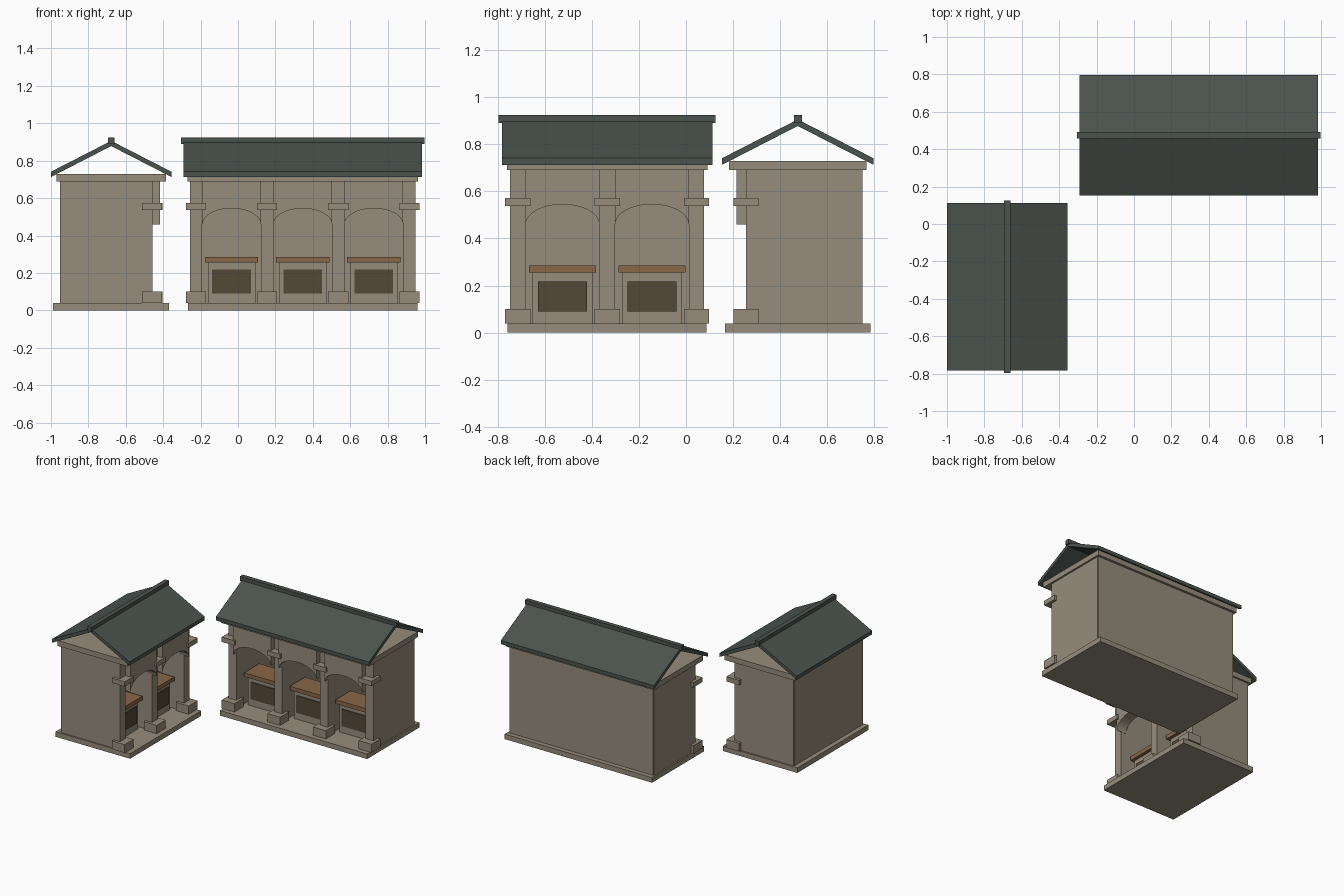
import bpy, math
from mathutils import Matrix

if "Cube" in bpy.data.objects:
    bpy.data.objects.remove(bpy.data.objects["Cube"])


def material(name, rgb):
    m = bpy.data.materials.new(name)
    m.diffuse_color = (*rgb, 1)
    m.use_nodes = True
    m.node_tree.nodes["Principled BSDF"].inputs["Base Color"].default_value = m.diffuse_color
    return m


STONE = material("beige_stone", (0.300, 0.262, 0.200))
ROOF = material("dark_slate", (0.071, 0.087, 0.077))
WOOD = material("brown_wood", (0.254, 0.136, 0.067))
PANEL = material("dark_panel", (0.089, 0.065, 0.037))


def prism(name, profile, a, b, axis, mat, place):
    """Extrude a 2D profile from a to b along x (profile y,z) or y (profile x,z)."""
    def point(p, d):
        return (d, p[0], p[1]) if axis == "x" else (p[0], d, p[1])
    n = len(profile)
    verts = [point(p, a) for p in profile] + [point(p, b) for p in profile]
    faces = [tuple(range(n)), tuple(reversed(range(n, 2 * n)))]
    faces += [(i, i + n, (i + 1) % n + n, (i + 1) % n) for i in range(n)]
    if axis == "x":
        faces = [tuple(reversed(f)) for f in faces]
    me = bpy.data.meshes.new(name)
    me.from_pydata(verts, [], faces)
    me.materials.append(mat)
    ob = bpy.data.objects.new(name, me)
    bpy.context.collection.objects.link(ob)
    ob.matrix_world = place
    return ob


def box(name, x0, x1, y0, y1, z0, z1, mat, place):
    return prism(name, [(x0, z0), (x1, z0), (x1, z1), (x0, z1)], y0, y1, "y", mat, place)


def building(tag, bays, place):
    pitch = 0.38
    h = bays * pitch / 2

    def part(name, *dims, mat=STONE):
        box(f"{tag}_{name}", *dims, mat, place)

    # floor, ceiling slab and back wall
    part("floor", -h - .043, h + .043, -.31, .31, 0, .038)
    part("ceiling", -h - .046, h + .046, -.293, .293, .69, .73)
    part("back_wall", -h - .028, h + .028, .235, .275, .038, .69)

    # walls between bays, with base and capital blocks on the front ends
    for i in range(bays + 1):
        x = -h + i * pitch
        part(f"wall_{i}", x - .0325, x + .0325, -.22, .27, .038, .69)
        part(f"column_base_{i}", x - .0535, x + .0535, -.273, -.166, .038, .10)
        part(f"column_capital_{i}", x - .0535, x + .0535, -.273, -.166, .537, .573)

    # arch and counter in each bay
    for i in range(bays):
        x = -h + (i + .5) * pitch
        w = pitch / 2 - .0325
        arch = [(x - w * math.cos(math.pi * k / 20) * .99,
                 .46 + .085 * math.sin(math.pi * k / 20)) for k in range(21)]
        outline = [(x - w, .46)] + arch + [(x + w, .46), (x + w, .69), (x - w, .69)]
        prism(f"{tag}_arch_{i}", outline, -.26, -.18, "y", STONE, place)
        part(f"counter_{i}", x - .127, x + .127, -.125, .02, .038, .255)
        part(f"counter_top_{i}", x - .142, x + .142, -.15, .03, .255, .285, mat=WOOD)
        part(f"counter_panel_{i}", x - .104, x + .104, -.132, -.124, .09, .218, mat=PANEL)

    # open gable roof and ridge cap
    gable = [(-.322, .713), (0, .878), (.322, .713), (.322, .741), (0, .906), (-.322, .741)]
    prism(f"{tag}_roof", gable, -h - .067, h + .067, "x", ROOF, place)
    part("ridge_cap", -h - .081, h + .081, -.017, .017, .89, .925, mat=ROOF)


building("long_stall", 3, Matrix.Translation((.346, .475, 0)))
building("short_stall", 2,
         Matrix.Translation((-.678, -.335, 0)) @ Matrix.Rotation(math.pi / 2, 4, "Z"))
